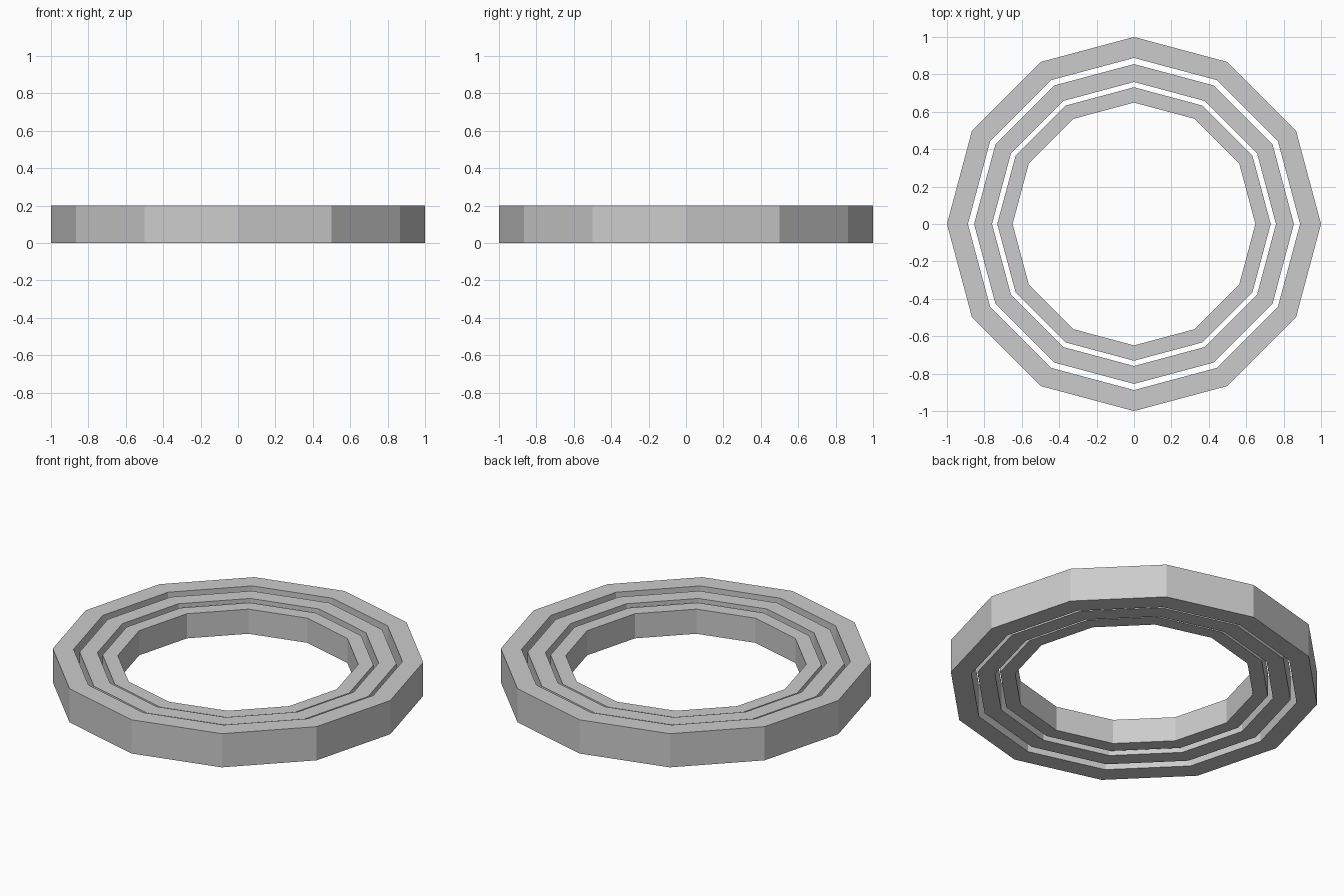
import bpy, bmesh
from math import cos, sin, radians

if "Cube" in bpy.data.objects:
    bpy.data.objects.remove(bpy.data.objects["Cube"])

SIDES = 12
OUTER, INNER, HEIGHT = 1.0, 0.888, 0.2
STEP = 0.855  # each nested ring is a scaled copy of the one outside it


def ring(name, scale):
    """Flat-faced twelve-sided ring, centred on mid height."""
    bm = bmesh.new()
    half = HEIGHT / 2 * scale
    profile = [(OUTER * scale, -half), (OUTER * scale, half),
               (INNER * scale, half), (INNER * scale, -half)]
    loops = []
    for i in range(SIDES):
        a = radians(360 / SIDES * i)
        loops.append([bm.verts.new((r * cos(a), r * sin(a), z)) for r, z in profile])
    for i in range(SIDES):
        p, q = loops[i], loops[(i + 1) % SIDES]
        for j in range(4):
            k = (j + 1) % 4
            bm.faces.new((p[j], q[j], q[k], p[k]))
    bmesh.ops.recalc_face_normals(bm, faces=bm.faces)
    mesh = bpy.data.meshes.new(name)
    bm.to_mesh(mesh)
    bm.free()
    obj = bpy.data.objects.new(name, mesh)
    obj.location.z = HEIGHT / 2
    bpy.context.collection.objects.link(obj)


# Three concentric rings
for n, name in enumerate(("outer_ring", "middle_ring", "inner_ring")):
    ring(name, STEP ** n)
